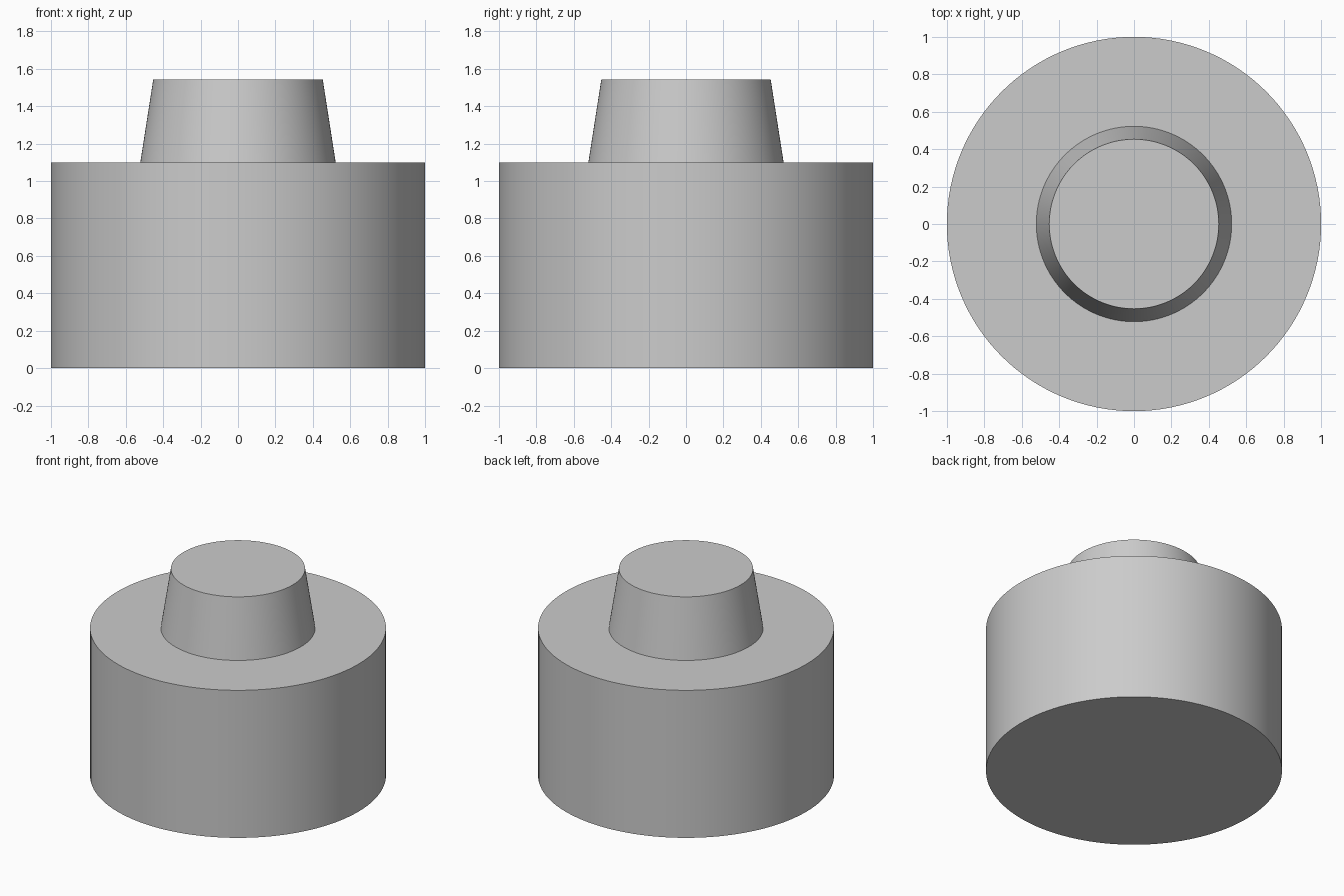
import bpy
import bmesh
import math

cube = bpy.data.objects.get("Cube")
if cube:
    bpy.data.objects.remove(cube, do_unlink=True)

SIDES = 128

# Plain grey for the whole solid
grey = bpy.data.materials.new("plain grey")
grey.use_nodes = True
colour = (0.6, 0.6, 0.6, 1)
grey.diffuse_color = colour
grey.node_tree.nodes["Principled BSDF"].inputs["Base Color"].default_value = colour


def ring(bm, radius, z):
    angles = [2 * math.pi * i / SIDES for i in range(SIDES)]
    return [bm.verts.new((radius * math.cos(a), radius * math.sin(a), z)) for a in angles]


def turned_solid(name, profile, material):
    """Closed solid turned about z from (radius, height) pairs, bottom to top."""
    bm = bmesh.new()
    rings = [ring(bm, r, z) for r, z in profile]
    for low, high in zip(rings, rings[1:]):
        for i in range(SIDES):
            j = (i + 1) % SIDES
            bm.faces.new((low[i], low[j], high[j], high[i]))
    bm.faces.new(rings[0][::-1])
    bm.faces.new(rings[-1])
    mesh = bpy.data.meshes.new(name)
    bm.to_mesh(mesh)
    bm.free()
    mesh.materials.append(material)
    obj = bpy.data.objects.new(name, mesh)
    bpy.context.collection.objects.link(obj)
    bpy.ops.object.select_all(action="DESELECT")
    obj.select_set(True)
    bpy.context.view_layer.objects.active = obj
    bpy.ops.object.shade_smooth_by_angle(angle=math.radians(30))
    return obj


# Drum with a flat shoulder and a tapered boss on top
turned_solid("drum_with_tapered_boss",
             [(1, 0), (1, 1.1), (0.522, 1.1), (0.453, 1.542)], grey)
